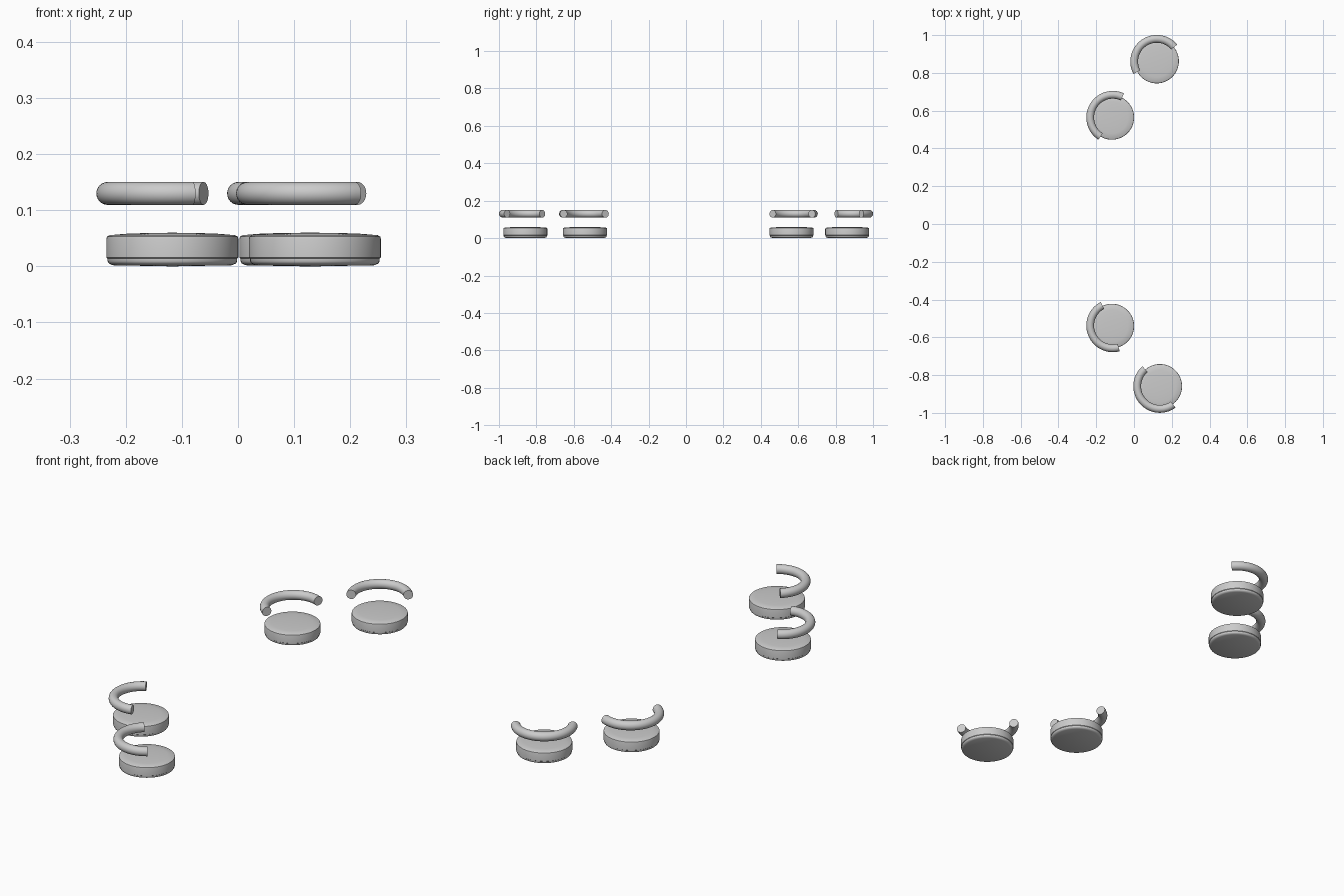
import bpy, bmesh
from math import sin, cos, pi, radians

if "Cube" in bpy.data.objects:
    bpy.data.objects.remove(bpy.data.objects["Cube"])

SIDES = 64


def make_object(name, bm):
    bmesh.ops.recalc_face_normals(bm, faces=bm.faces)
    mesh = bpy.data.meshes.new(name)
    bm.to_mesh(mesh)
    bm.free()
    ob = bpy.data.objects.new(name, mesh)
    bpy.context.collection.objects.link(ob)
    bpy.ops.object.select_all(action='DESELECT')
    ob.select_set(True)
    bpy.context.view_layer.objects.active = ob
    bpy.ops.object.shade_smooth_by_angle(angle=radians(35))
    return ob


def bridge(bm, a, b):
    n = len(a)
    for i in range(n):
        bm.faces.new((a[i], a[(i + 1) % n], b[(i + 1) % n], b[i]))


# Round padded seat: lathed profile with a base lip and a slightly crowned top
def seat(name, x, y):
    profile = [(0.106, 0.002), (0.113, 0.005), (0.1155, 0.009), (0.1155, 0.014),
               (0.1175, 0.0155), (0.1175, 0.049), (0.1165, 0.053),
               (0.112, 0.0555), (0.085, 0.058), (0.045, 0.0595)]
    bm = bmesh.new()
    rings = [[bm.verts.new((x + r * cos(2 * pi * i / SIDES),
                            y + r * sin(2 * pi * i / SIDES), z))
              for i in range(SIDES)] for r, z in profile]
    for a, b in zip(rings, rings[1:]):
        bridge(bm, a, b)
    for ring, z in ((rings[0], 0.0), (rings[-1], 0.06)):
        c = bm.verts.new((x, y, z))
        for i in range(SIDES):
            bm.faces.new((ring[i], ring[(i + 1) % SIDES], c))
    return make_object(name, bm)


# Curved back roll: round tube swept along an arc, flat ends
def backrest(name, x, y, start, end, radius=0.12, tube=0.0205, z=0.13):
    bm = bmesh.new()
    steps, sides = 40, 24
    rings = []
    for s in range(steps + 1):
        t = radians(start + (end - start) * s / steps)
        ring = []
        for k in range(sides):
            p = 2 * pi * k / sides
            r = radius + tube * cos(p)
            ring.append(bm.verts.new((x + r * cos(t), y + r * sin(t), z + tube * sin(p))))
        rings.append(ring)
    for a, b in zip(rings, rings[1:]):
        bridge(bm, a, b)
    bm.faces.new(rings[0])
    bm.faces.new(rings[-1])
    return make_object(name, bm)


# Four chairs: seat centre, backrest centre, arc start and end angles
chairs = [((0.12, 0.862), (0.121, 0.86), 40, 208),
          ((-0.117, 0.564), (-0.112, 0.564), 65, 237),
          ((-0.117, -0.54), (-0.112, -0.538), 117, 285),
          ((0.137, -0.859), (0.137, -0.859), 131, 306)]

for n, (s, b, a0, a1) in enumerate(chairs, 1):
    seat(f"seat_{n}", *s)
    backrest(f"backrest_{n}", *b, a0, a1)
